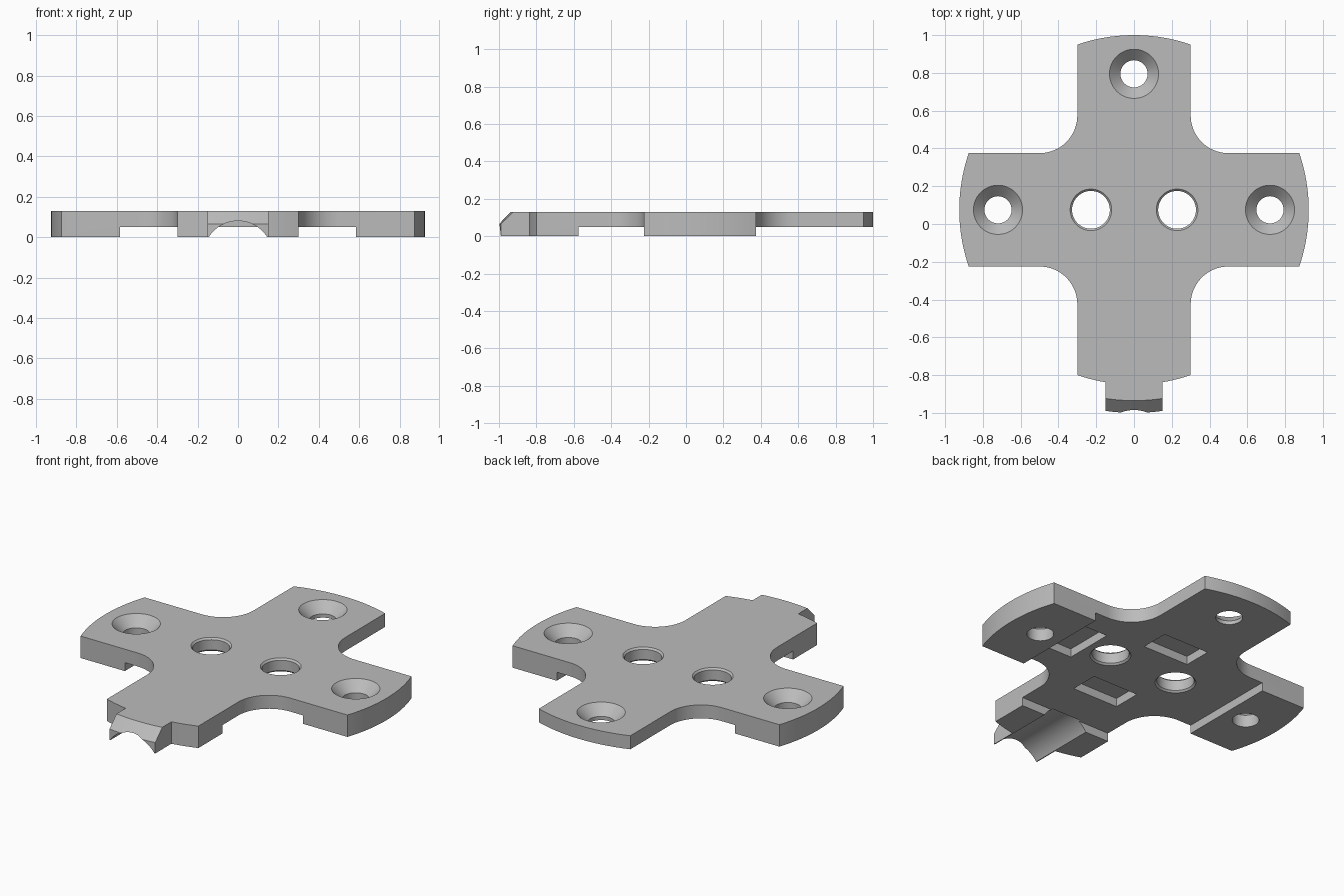
import bpy, bmesh
from math import sin, cos, asin, pi, tau, radians, sqrt

if "Cube" in bpy.data.objects:
    bpy.data.objects.remove(bpy.data.objects["Cube"], do_unlink=True)

TOP, STEP = 0.13, 0.05          # plate top, underside of the thin region
CY = 0.075                      # centre of the cross along y
R_ARM, R_TAB = 0.925, 1.075     # radii of the arm ends and the tab end
HALF, TAB_HALF, FILLET = 0.3, 0.15, 0.2

metal = bpy.data.materials.new("plain_grey")
metal.use_nodes = True
GREY = (0.5, 0.5, 0.5, 1)
metal.diffuse_color = GREY
metal.node_tree.nodes["Principled BSDF"].inputs["Base Color"].default_value = GREY


def skin(name, rings, closed=False):
    """Join matching rings of points into a solid."""
    bm = bmesh.new()
    loops = [[bm.verts.new(p) for p in ring] for ring in rings]
    pairs = list(zip(loops, loops[1:]))
    if closed:
        pairs.append((loops[-1], loops[0]))
    else:
        bm.faces.new(loops[0])
        bm.faces.new(loops[-1])
    for a, b in pairs:
        for i in range(len(a)):
            j = (i + 1) % len(a)
            bm.faces.new((a[i], a[j], b[j], b[i]))
    bmesh.ops.recalc_face_normals(bm, faces=bm.faces)
    mesh = bpy.data.meshes.new(name)
    bm.to_mesh(mesh)
    bm.free()
    mesh.materials.append(metal)
    obj = bpy.data.objects.new(name, mesh)
    bpy.context.collection.objects.link(obj)
    return obj


def arc(cx, cy, r, a0, a1, n):
    return [(cx + r * cos(a0 + (a1 - a0) * i / n),
             cy + r * sin(a0 + (a1 - a0) * i / n)) for i in range(n + 1)]


def lathe(x, y, profile, n=64):
    """Solid of stacked circles, profile given as (radius, z)."""
    return skin("hole_cutter", [[(x + r * cos(tau * i / n), y + r * sin(tau * i / n), z)
                                 for i in range(n)] for r, z in profile])


def box(x0, x1, y0, y1, z0, z1):
    return skin("box_cutter", [[(x0, y0, z), (x1, y0, z), (x1, y1, z), (x0, y1, z)]
                               for z in (z0, z1)])


# Cross plate: half outline, then mirrored
end = asin(HALF / R_ARM)
half = arc(0, CY, R_TAB, -pi / 2, -pi / 2 + asin(TAB_HALF / R_TAB), 6)
half += arc(0, CY, R_ARM, -pi / 2 + asin(TAB_HALF / R_ARM), -pi / 2 + end, 5)
half += arc(HALF + FILLET, CY - HALF - FILLET, FILLET, pi, pi / 2, 16)
half += arc(0, CY, R_ARM, -end, end, 20)
half += arc(HALF + FILLET, CY + HALF + FILLET, FILLET, 1.5 * pi, pi, 16)
half += arc(0, CY, R_ARM, pi / 2 - end, pi / 2, 10)
outline = half + [(-x, y) for x, y in half[-2:0:-1]]
plate = skin("cross_plate", [[(x, y, z) for x, y in outline] for z in (0, TOP)])

# Underside relief leaving pads on three arms
cutters = [box(-0.585, 0.585, -0.575, 1.2, -0.1, STEP)]

# Sloped tip of the tab, following the round end
slope = [(0.98, 0.16), (1.2, 0.16), (1.2, -0.06)]
xs = [-0.2 + 0.4 * i / 16 for i in range(17)]
cutters.append(skin("slope_cutter", [[(x, CY - sqrt(r * r - x * x), z) for r, z in slope]
                                     for x in xs]))

# Round groove under the tab
groove = arc(0, -0.091, 0.171, 0, tau, 96)[:-1]
cutters.append(skin("groove_cutter", [[(x, y, z) for x, z in groove] for y in (-1.2, -0.565)]))

# Shallow pockets in the underside
for x, y, w, d in ((0, 0.35, 0.15, 0.085), (0, -0.24, 0.15, 0.085), (0.465, CY, 0.085, 0.15)):
    cutters.append(box(x - w, x + w, y - d, y + d, 0, 0.1))

# Countersunk screw holes
for x, y in ((-0.72, CY), (0.72, CY), (0, CY + 0.72)):
    cutters.append(lathe(x, y, [(0.072, -0.1), (0.072, 0.072), (0.13, TOP), (0.15, 0.15)]))

# Central through holes with small chamfers
for x in (-0.228, 0.228):
    cutters.append(lathe(x, CY, [(0.125, STEP - 0.015), (0.11, STEP), (0.1, STEP + 0.01),
                                 (0.1, TOP - 0.01), (0.11, TOP), (0.125, TOP + 0.015)]))

bpy.context.view_layer.objects.active = plate
for cutter in cutters:
    cutter.hide_render = True
    mod = plate.modifiers.new("cut", "BOOLEAN")
    mod.operation, mod.solver, mod.object = "DIFFERENCE", "EXACT", cutter
    bpy.ops.object.modifier_apply(modifier=mod.name)
    bpy.data.objects.remove(cutter, do_unlink=True)

# Smooth curved walls, crisp edges
for obj in bpy.context.selected_objects:
    obj.select_set(False)
plate.select_set(True)
bpy.ops.object.shade_smooth_by_angle(angle=radians(25))
